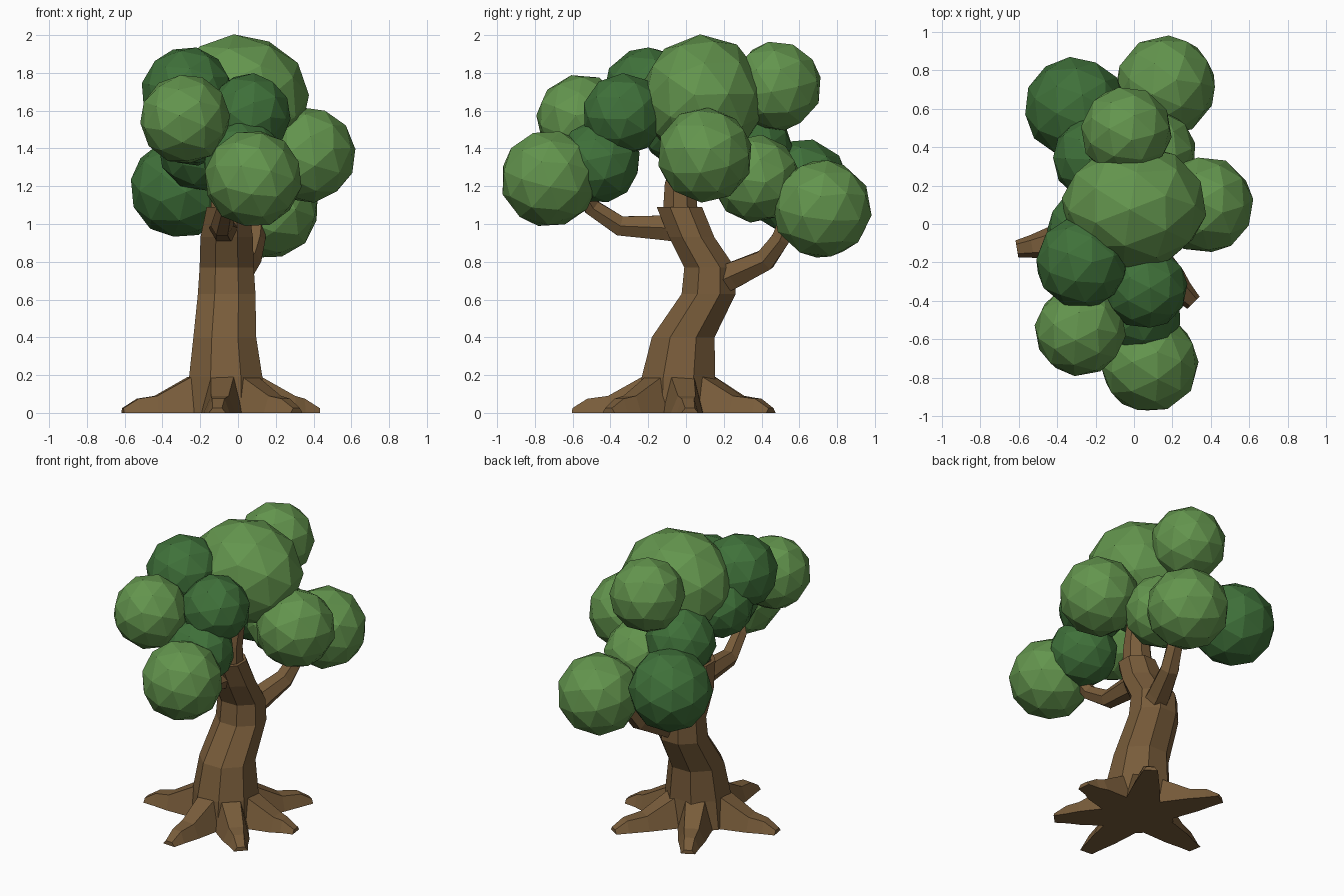
import bpy, bmesh, math, random
from mathutils import Vector, Euler

if "Cube" in bpy.data.objects:
    bpy.data.objects.remove(bpy.data.objects["Cube"])

random.seed(4)


def material(name, rgb):
    m = bpy.data.materials.new(name)
    m.diffuse_color = (*rgb, 1)
    m.use_nodes = True
    m.node_tree.nodes["Principled BSDF"].inputs["Base Color"].default_value = m.diffuse_color
    return m


BARK = material("bark_brown", (0.19, 0.108, 0.043))
LIGHT = material("leaf_light_green", (0.125, 0.30, 0.075))
DARK = material("leaf_dark_green", (0.05, 0.165, 0.042))


def finish(bm, name, mat):
    bmesh.ops.recalc_face_normals(bm, faces=bm.faces)
    me = bpy.data.meshes.new(name)
    bm.to_mesh(me)
    bm.free()
    me.materials.append(mat)
    ob = bpy.data.objects.new(name, me)
    bpy.context.collection.objects.link(ob)
    return ob


def loft(name, rings, mat):
    """Skin a list of equal-length point rings and cap both ends."""
    bm = bmesh.new()
    vs = [[bm.verts.new(p) for p in ring] for ring in rings]
    n = len(vs[0])
    for a, b in zip(vs, vs[1:]):
        for i in range(n):
            j = (i + 1) % n
            bm.faces.new((a[i], a[j], b[j], b[i]))
    bm.faces.new(vs[0])
    bm.faces.new(vs[-1])
    return finish(bm, name, mat)


def limb(name, path, sides):
    """Tapered tube; path holds (x, y, z, radius)."""
    pts = [Vector(p[:3]) for p in path]
    rings = []
    for i, p in enumerate(pts):
        d = (pts[min(i + 1, len(pts) - 1)] - pts[max(i - 1, 0)]).normalized()
        u = d.cross(Vector((1, 0, 0))).normalized()
        w = d.cross(u)
        ring = []
        for k in range(sides):
            a = math.tau * (k + 0.5) / sides
            ring.append(p + (u * math.cos(a) + w * math.sin(a)) * path[i][3])
        rings.append(ring)
    return loft(name, rings, BARK)


# Trunk: horizontal eight-sided rings following the S bend (x, y, z, rx, ry)
TRUNK = [(-0.07, -0.04, 0.0, 0.23, 0.23), (-0.065, -0.04, 0.19, 0.21, 0.21),
         (-0.07, -0.015, 0.40, 0.18, 0.18), (-0.06, 0.12, 0.63, 0.165, 0.155),
         (-0.06, 0.125, 0.77, 0.155, 0.145), (-0.06, 0.03, 0.93, 0.15, 0.13),
         (-0.055, -0.035, 1.09, 0.12, 0.13)]
loft("trunk", [[(x + rx * math.cos(math.tau * (k + 0.5) / 8),
                 y + ry * math.sin(math.tau * (k + 0.5) / 8), z) for k in range(8)]
               for x, y, z, rx, ry in TRUNK], BARK)

# Branches
limb("top_branch", [(-0.055, -0.03, 1.05, 0.10), (-0.05, -0.03, 1.2, 0.09),
                    (-0.03, 0.02, 1.45, 0.07)], 8)
limb("front_branch", [(-0.06, 0.03, 0.97, 0.085), (-0.08, -0.12, 0.98, 0.075),
                      (-0.085, -0.35, 0.99, 0.06), (-0.06, -0.5, 1.09, 0.05),
                      (0.0, -0.56, 1.2, 0.04)], 6)
limb("back_branch", [(-0.03, 0.12, 0.67, 0.085), (0.0, 0.25, 0.73, 0.08),
                     (0.06, 0.42, 0.81, 0.065), (0.09, 0.50, 0.92, 0.055),
                     (0.11, 0.56, 1.08, 0.045)], 6)

# Roots: six flattened spurs radiating from the trunk foot
HUB = Vector((-0.07, -0.04, 0))
TIPS = [(0.31, -0.41), (-0.11, -0.60), (-0.61, -0.13), (-0.33, 0.45), (0.24, 0.45), (0.43, 0.02)]
for i, tip in enumerate(TIPS):
    out = Vector((*tip, 0)) - HUB
    length = out.length
    out.normalize()
    side = Vector((-out.y, out.x, 0))
    rings = []
    for r, w, h in ((0.08, 0.11, 0.21), (0.19, 0.11, 0.19), (0.37, 0.085, 0.09),
                    (length - 0.08, 0.06, 0.075), (length, 0.045, 0.025)):
        c = HUB + out * r
        rings.append([c + side * s * w + Vector((0, 0, z))
                      for s, z in ((-1, 0), (-0.55, h), (0.55, h), (1, 0))])
    loft(f"root_{i + 1}", rings, BARK)

# Foliage: faceted balls (x, y, z, radius, material)
BALLS = [(0.37, 0.10, 1.365, 0.255, LIGHT), (0.165, 0.72, 1.08, 0.265, LIGHT),
         (-0.305, 0.605, 1.19, 0.268, DARK), (-0.04, 0.48, 1.73, 0.24, LIGHT),
         (-0.27, -0.20, 1.695, 0.245, DARK), (0.06, -0.33, 1.58, 0.22, DARK),
         (-0.28, -0.555, 1.555, 0.24, LIGHT), (0.08, -0.725, 1.24, 0.26, LIGHT),
         (0.03, -0.46, 1.33, 0.22, DARK), (0.09, 0.37, 1.24, 0.235, LIGHT),
         (-0.20, 0.34, 1.40, 0.225, DARK), (-0.24, -0.03, 1.52, 0.215, DARK)]


def ball(name, centre, radii, mat):
    bm = bmesh.new()
    bmesh.ops.create_icosphere(bm, subdivisions=2, radius=1)
    turn = Euler([random.uniform(0, 6.28) for _ in range(3)]).to_matrix()
    for v in bm.verts:
        p = turn @ v.co
        v.co = Vector(centre) + Vector([p[k] * radii[k] for k in range(3)])
    finish(bm, name, mat)


ball("crown_foliage", (0.0, 0.09, 1.665), (0.38, 0.33, 0.34), LIGHT)
for i, (x, y, z, r, mat) in enumerate(BALLS):
    ball(f"foliage_{i + 1}", (x, y, z), (r, r, r), mat)
